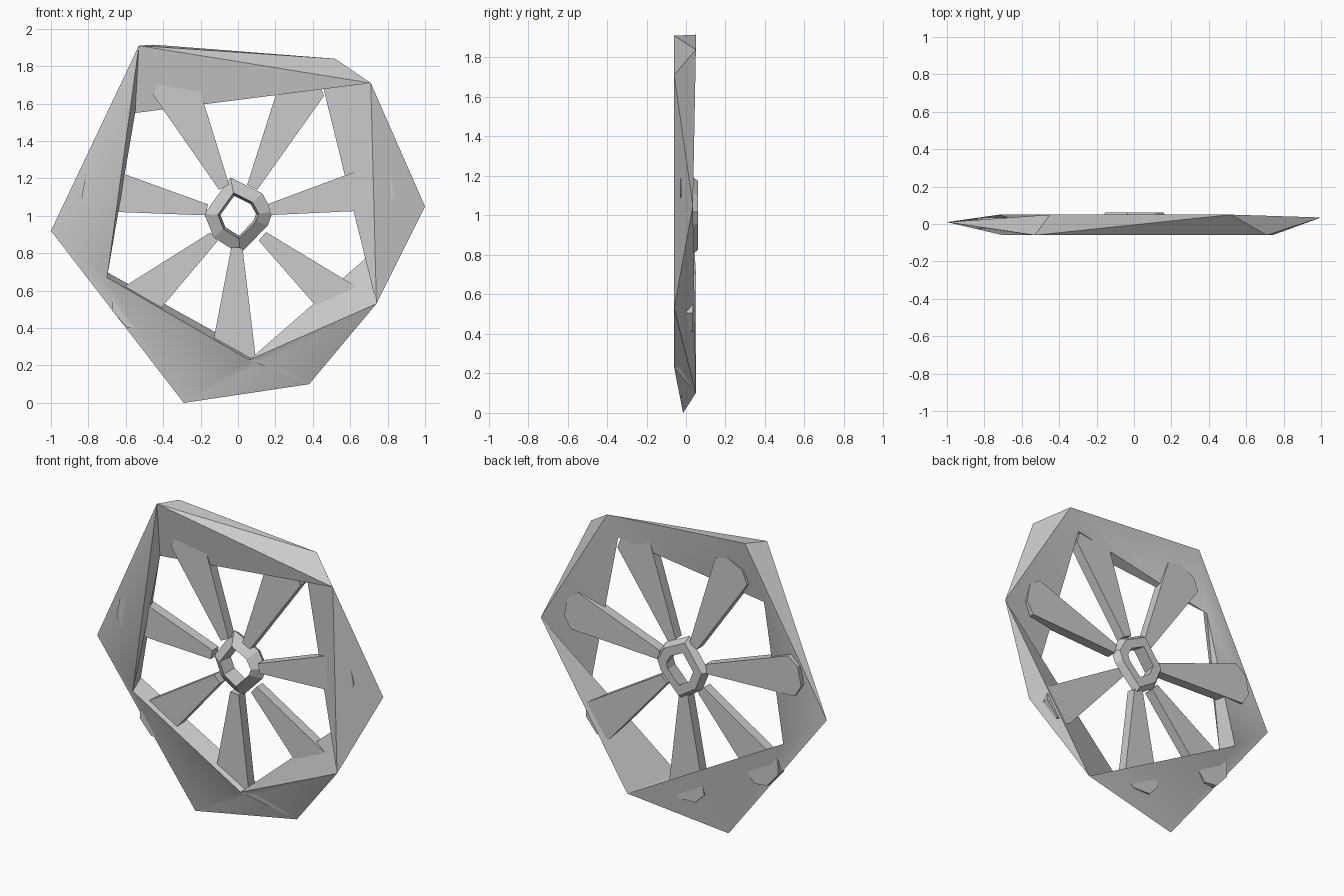
import bpy, bmesh, math

if "Cube" in bpy.data.objects:
    bpy.data.objects.remove(bpy.data.objects["Cube"])


def make_object(name, points, faces, smooth=None):
    bm = bmesh.new()
    vs = [bm.verts.new(p) for p in points]
    for f in faces:
        bm.faces.new([vs[i] for i in f])
    bmesh.ops.recalc_face_normals(bm, faces=bm.faces)
    me = bpy.data.meshes.new(name)
    bm.to_mesh(me)
    bm.free()
    ob = bpy.data.objects.new(name, me)
    bpy.context.collection.objects.link(ob)
    if smooth:
        bpy.ops.object.select_all(action='DESELECT')
        ob.select_set(True)
        bpy.context.view_layer.objects.active = ob
        bpy.ops.object.shade_smooth_by_angle(angle=math.radians(smooth))
    return ob


# Rim: coarse faceted ring, corners lettered clockwise from the top left
corners = {
    'A': (-.53, -.06, 1.91), 'B': (-.45, .05, 1.915),
    'C': (.52, .05, 1.84), 'D': (.71, -.06, 1.71),
    'E': (1.0, .035, 1.05), 'F': (.74, -.06, .53),
    'G': (.38, .05, .10), 'H': (-.29, -.015, 0),
    'I': (-.70, -.06, .67), 'J': (-1.0, .01, .92),
    # inner edge corners
    'K': (-.55, 0, 1.55), 'L': (.45, .04, 1.71),
    'M': (.06, -.06, .23), 'N': (-.72, .05, .71),
}
top = "AKD DKL ABC ACD BKC CKL"
left = "AIK AJI ABJ BKJ KJN KNI IJH JNH"
right = "DLF DFE CDE CLE LEF"
bottom = "FHM IMH FHG EFG EGM EMF MIN NMG NGH"
keys = list(corners)
rim_faces = [[keys.index(c) for c in tri]
             for part in (top, left, right, bottom) for tri in part.split()]
make_object("wheel_rim", list(corners.values()), rim_faces, smooth=30)

# Spokes: seven flaring slabs with clipped outer ends
outline = [(.17, -.03), (.78, -.125), (.84, -.06), (.84, .06), (.78, .125), (.17, .03)]
n = len(outline)
for i, deg in enumerate((-92, -40, 11.5, 63.5, 116, 169, 221)):
    a = math.radians(deg)
    pts = []
    for y in (-.028, .035):
        for r, w in outline:
            pts.append((r * math.cos(a) - w * math.sin(a), y,
                        1 + r * math.sin(a) + w * math.cos(a)))
    faces = [list(range(n)), list(range(n, 2 * n))]
    faces += [[k, (k + 1) % n, (k + 1) % n + n, k + n] for k in range(n)]
    make_object(f"spoke_{i + 1}", pts, faces)

# Hub: uneven seven-sided ring with a triangular section
hub_outer = [(-.04, 1.205), (.13, 1.12), (.185, 1.02), (.16, .95),
             (.01, .795), (-.13, .885), (-.18, 1.01)]
m = len(hub_outer)
pts = []
for y, s in ((.02, 1), (.062, .85), (.062, .52), (-.03, .6)):
    pts += [(x * s, y, 1 + (z - 1) * s) for x, z in hub_outer]
faces = []
for ring in range(4):
    b, c = ring * m, (ring + 1) % 4 * m
    for k in range(m):
        j = (k + 1) % m
        faces.append([b + k, b + j, c + j, c + k])
make_object("hub_ring", pts, faces)
